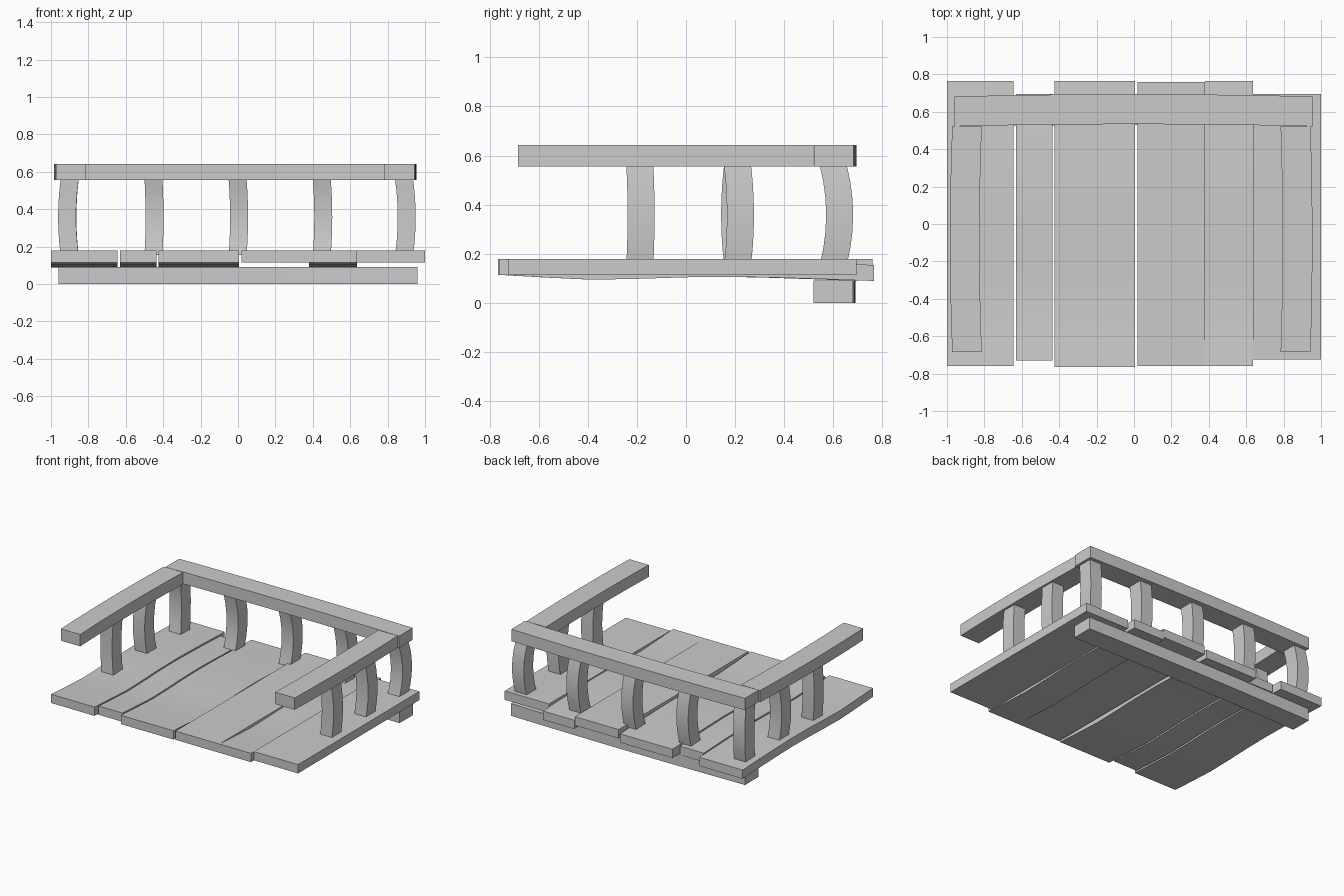
import bpy, bmesh
from mathutils import Vector

if "Cube" in bpy.data.objects:
    bpy.data.objects.remove(bpy.data.objects["Cube"])


def bent_box(name, lo, hi, axis, offsets, smooth=True):
    """Box from lo to hi, cut into stations along axis, each shifted by an offset."""
    a, b = [i for i in range(3) if i != axis]
    n = len(offsets) - 1
    bm = bmesh.new()
    rings = []
    for i, off in enumerate(offsets):
        ring = []
        for u, v in ((0, 0), (1, 0), (1, 1), (0, 1)):
            p = Vector((0, 0, 0))
            p[axis] = lo[axis] + (hi[axis] - lo[axis]) * i / n
            p[a] = (lo, hi)[u][a]
            p[b] = (lo, hi)[v][b]
            ring.append(bm.verts.new(p + Vector(off)))
        rings.append(ring)
    for r, s in zip(rings, rings[1:]):
        for k in range(4):
            bm.faces.new((r[k], r[(k + 1) % 4], s[(k + 1) % 4], s[k]))
    bm.faces.new(rings[0])
    bm.faces.new(rings[-1])
    bmesh.ops.recalc_face_normals(bm, faces=bm.faces)
    me = bpy.data.meshes.new(name)
    bm.to_mesh(me)
    bm.free()
    ob = bpy.data.objects.new(name, me)
    bpy.context.collection.objects.link(ob)
    if smooth:
        bpy.ops.object.select_all(action='DESELECT')
        ob.select_set(True)
        bpy.context.view_layer.objects.active = ob
        bpy.ops.object.shade_smooth_by_angle()
    return ob


def bow(x, y, z, n=6):
    """Offsets of a parabolic bow whose middle moves by (x, y, z)."""
    return [Vector((x, y, z)) * (4 * t * (1 - t)) for t in (i / n for i in range(n + 1))]


# Deck planks: x range, y range, warped or flat
warp = [(0, 0, d) for d in (0, -.011, -.02, -.016, -.01, -.008, -.012, -.018, -.025)]
flat = [(0, 0, 0)] * 2
planks = [(-1.0, -.645, -.76, .765, warp), (-.632, -.437, -.73, .695, warp),
          (-.425, .005, -.765, .765, warp), (.02, .38, -.76, .76, flat),
          (.38, .637, -.76, .765, warp), (.637, 1.0, -.725, .695, flat)]
for i, (x0, x1, y0, y1, offs) in enumerate(planks):
    bent_box(f"deck_plank_{i + 1}", (x0, y0, .114), (x1, y1, .179), 1, offs)

# Support beam under the back edge and matching top rail
bent_box("support_beam", (-.96, .52, 0), (.96, .68, .09), 0, bow(0, .01, 0))
bent_box("back_rail", (-.96, .522, .555), (.955, .682, .643), 0, bow(0, .012, 0))

# Side rails
bent_box("left_rail", (-.972, -.685, .555), (-.814, .52, .643), 1, bow(-.012, 0, 0))
bent_box("right_rail", (.784, -.685, .555), (.944, .52, .643), 1, bow(.01, 0, 0))

# Back posts, bowed outward
for i, (x, bx) in enumerate(((-.9, -.012), (-.452, .006), (-.002, .008),
                             (.448, .008), (.888, .014))):
    bent_box(f"back_post_{i + 1}", (x - .048, .545, .155), (x + .048, .655, .56),
             2, bow(bx, .026, 0))

# Side posts, bowed outward
for side, s, x in (("left", -1, -.9), ("right", 1, .888)):
    for i, (y, by) in enumerate(((-.188, .005), (.21, .012 * s))):
        bent_box(f"{side}_post_{i + 1}", (x - .048, y - .055, .155),
                 (x + .048, y + .055, .56), 2, bow(.014 * s, by, 0))
